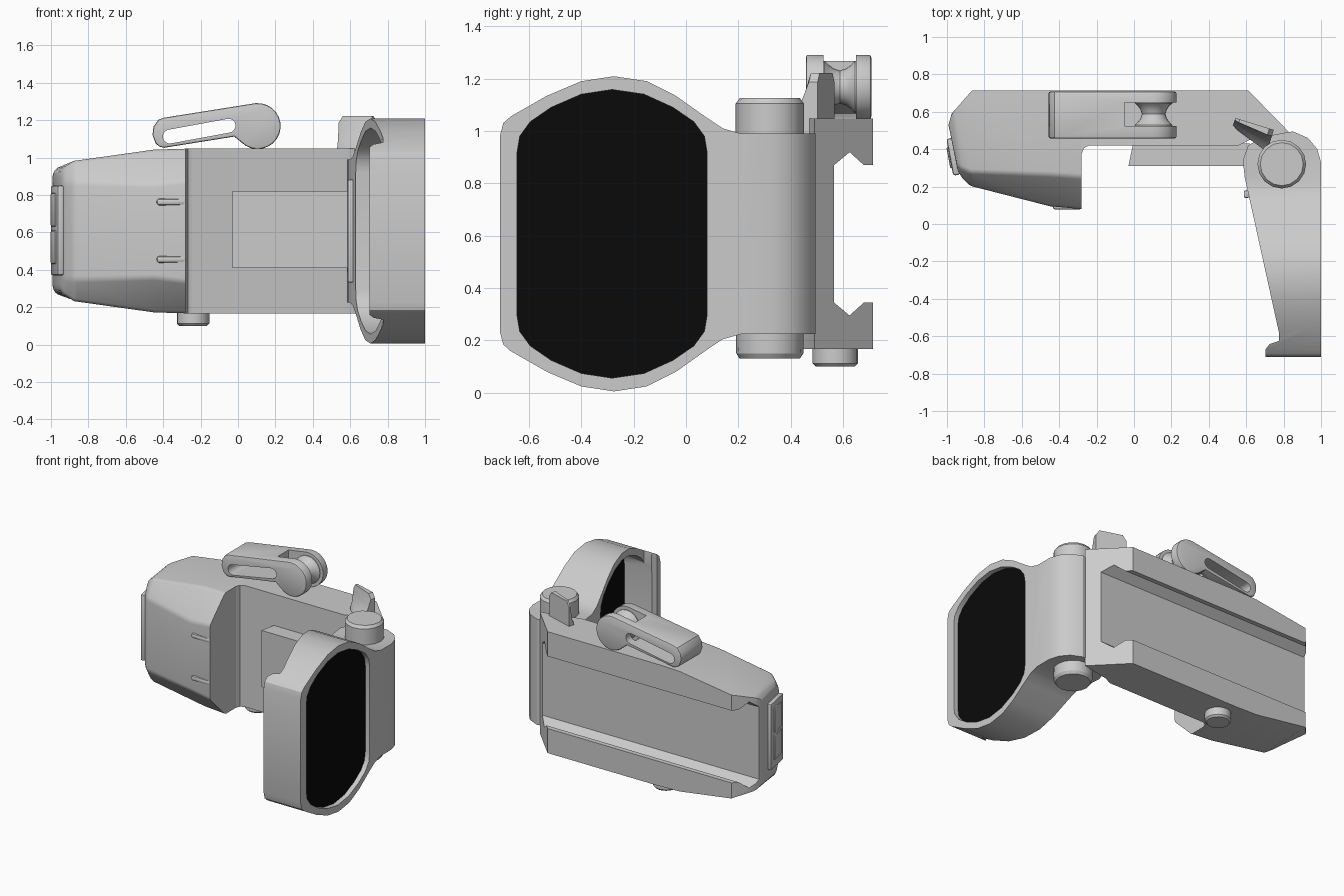
import bpy, bmesh, math
from mathutils import Vector, Matrix

if "Cube" in bpy.data.objects:
    bpy.data.objects.remove(bpy.data.objects["Cube"])

MID = 0.607  # mirror height of the mount


def loft(name, rings, smooth=30, mat=None, bevel=None):
    """Skin a list of equal-length point rings and cap both ends."""
    bm = bmesh.new()
    vr = [[bm.verts.new(p) for p in r] for r in rings]
    n = len(vr[0])
    for a, b in zip(vr, vr[1:]):
        for i in range(n):
            j = (i + 1) % n
            bm.faces.new((a[i], a[j], b[j], b[i]))
    bm.faces.new(vr[0])
    bm.faces.new(vr[-1])
    bmesh.ops.recalc_face_normals(bm, faces=bm.faces)
    if bevel:
        width, seg, test = bevel
        edges = [e for e in bm.edges if test(e)]
        bmesh.ops.bevel(bm, geom=edges, offset=width, segments=seg, profile=0.5,
                        affect='EDGES', clamp_overlap=True)
    me = bpy.data.meshes.new(name)
    bm.to_mesh(me)
    bm.free()
    ob = bpy.data.objects.new(name, me)
    bpy.context.collection.objects.link(ob)
    if mat:
        me.materials.append(mat)
    shade(ob, smooth)
    return ob


def shade(ob, angle=30):
    bpy.ops.object.select_all(action='DESELECT')
    ob.select_set(True)
    bpy.context.view_layer.objects.active = ob
    bpy.ops.object.shade_smooth_by_angle(angle=math.radians(angle))


def prism(name, pts, axis, lo, hi, **kw):
    """Extrude a 2D outline along x (y,z), y (x,z) or z (x,y)."""
    put = {'x': lambda a, b, d: (d, a, b), 'y': lambda a, b, d: (a, d, b),
           'z': lambda a, b, d: (a, b, d)}[axis]
    return loft(name, [[put(a, b, d) for a, b in pts] for d in (lo, hi)], **kw)


def lathe(name, centre, profile, axis='z', n=20):
    """Revolve (radius, position) pairs round an axis through a 2D centre."""
    rings = []
    for r, d in profile:
        ring = []
        for i in range(n):
            t = 2 * math.pi * i / n
            a, b = centre[0] + r * math.cos(t), centre[1] + r * math.sin(t)
            ring.append((a, b, d) if axis == 'z' else (a, d, b))
        rings.append(ring)
    return loft(name, rings)


def boolean(ob, cutter, op='DIFFERENCE', keep=False):
    m = ob.modifiers.new('cut', 'BOOLEAN')
    m.object, m.operation, m.solver = cutter, op, 'EXACT'
    dg = bpy.context.evaluated_depsgraph_get()
    me = bpy.data.meshes.new_from_object(ob.evaluated_get(dg))
    ob.modifiers.clear()
    ob.data = me
    if not keep:
        bpy.data.objects.remove(cutter)
    shade(ob)


def arc(cx, cy, r, a0, a1, n):
    return [(cx + r * math.cos(math.radians(a0 + (a1 - a0) * i / n)),
             cy + r * math.sin(math.radians(a0 + (a1 - a0) * i / n))) for i in range(n + 1)]


def mirror_z(pts):
    return pts + [(a, 2 * MID - b) for a, b in reversed(pts)]


def box(name, size, loc, yaw=0, bev=0.012):
    x, y, z = (s / 2 for s in size)
    pts = [(-x, -y), (x, -y), (x, y), (-x, y)]
    ob = prism(name, pts, 'z', -z, z, bevel=(bev, 2, lambda e: True))
    ob.matrix_world = Matrix.Translation(loc) @ Matrix.Rotation(math.radians(yaw), 4, 'Z')
    return ob


# Tapered housing at the left: sections run from a front point to a back point
sections = [((-.28, .08), (-.28, .715), .27, .44, .27),
            ((-.45, .095), (-.45, .715), .25, .435, .27),
            ((-.88, .205), (-.865, .715), .26, .375, .14),
            ((-.93, .26), (-.975, .59), .25, .335, .12),
            ((-.945, .30), (-.992, .53), .23, .30, .12)]
rings = []
for f, b, hf, h, tm in sections:
    half = [(0, hf), (tm, h), (1, h)]
    full = half + [(t, -z) for t, z in reversed(half)]
    rings.append([(f[0] + (b[0] - f[0]) * t, f[1] + (b[1] - f[1]) * t, MID + z) for t, z in full])


def soft_edge(e):
    a, b = (v.co for v in e.verts)
    return (max(a.x, b.x) < -.27 and min(a.x, b.x) < -.3 and min(a.y, b.y) < .5
            and len(e.link_faces) == 2 and e.calc_face_angle(0) > math.radians(20))


housing = loft('tapered_housing', rings, bevel=(.035, 3, soft_edge))

# Long rail body with rounded inner corner and chamfered hinge end
rail_body = prism('rail_body', [(-.28, .715), (-.28, .375), (-.268, .405), (-.24, .42), (.56, .42),
                                (.62, .45), (.83, .49), (.61, .715)], 'z', MID - .44, MID + .44)

# Dovetail groove along the back of both
groove = prism('groove_cutter', mirror_z([(.9, .345), (.68, .345), (.625, .295), (.565, .345)]),
               'x', -1.2, 1.2)
boolean(housing, groove, keep=True)
boolean(rail_body, groove)

# Raised pad on the front of the body
prism('front_pad', [(-.03, .31), (.62, .31), (.62, .43), (-.005, .43)], 'z', .41, .82)

# Swing arm: side outline intersected with its top profile
half_arm = [(.495, .99), (.21, .99), (.14, 1.01), (.08, 1.05), (-.04, 1.135), (-.15, 1.19),
            (-.275, 1.209), (-.40, 1.19), (-.53, 1.135), (-.67, 1.055), (-.698, 1.03), (-.71, .985)]
arm = prism('swing_arm', mirror_z(half_arm), 'x', .4, 1.2)
arm_top = [(1, -.8), (1, .33), (.98, .40), (.93, .46), (.85, .495), (.70, .47), (.61, .42),
           (.582, .34), (.592, .25), (.775, -.58), (.775, -.625), (.725, -.642), (.703, -.67),
           (.703, -.8)]
boolean(arm, prism('arm_cutter', arm_top, 'z', -.2, 1.5), 'INTERSECT')
half_hole = [(.08, .92), (.07, .98), (.03, 1.035), (-.05, 1.09), (-.16, 1.14), (-.282, 1.158),
             (-.40, 1.14), (-.515, 1.09), (-.595, 1.035), (-.635, .98), (-.645, .92)]
hole = mirror_z(half_hole)
boolean(arm, prism('hole_cutter', hole, 'x', .3, 1.3))

# Black window in the arm
black = bpy.data.materials.new('black_glass')
black.diffuse_color = (.003, .003, .003, 1)
black.use_nodes = True
black.node_tree.nodes["Principled BSDF"].inputs["Base Color"].default_value = black.diffuse_color
prism('black_window', hole, 'x', .945, .965, mat=black)

# Hinge pin with bevelled heads
lathe('hinge_pin', (.79, .32), [(.115, .13), (.128, .15), (.13, .23), (.13, .985),
                                (.13, 1.105), (.115, 1.125)], n=16)
# Stop strip on the arm's inner side
box('arm_stop_strip', (.03, .04, .55), (.602, .16, MID), bev=.008)
# Adjustment knob below the body
lathe('bottom_knob', (-.24, .57), [(.075, .10), (.087, .112), (.087, .2)])

# Two grip ribs on the housing front
for i, z in enumerate((.455, .762)):
    box(f'grip_rib_{i + 1}', (.155, .06, .036), (-.357, .107, z), bev=.014)

# Button panel on the tilted left end
yaw = -math.degrees(math.atan2(-.047, .23)) - 1
box('button_panel', (.04, .20, .48), (-.965, .36, .61), yaw=yaw)
for i, z in enumerate((.52, .72)):
    box(f'end_button_{i + 1}', (.03, .12, .18), (-.978, .357, z), yaw=yaw, bev=.01)

# Locking lever: bar with round eye, through slot and forked end
outline = ([(-.395, 1.052), (-.02, 1.112)] + arc(.105, 1.168, .123, 225, 455, 16)
           + [(-.395, 1.213), (-.425, 1.203), (-.452, 1.165), (-.457, 1.12), (-.44, 1.075),
              (-.42, 1.058)])
lever = prism('locking_lever', outline, 'y', .458, .708,
              bevel=(.01, 2, lambda e: abs(e.verts[0].co.y - e.verts[1].co.y) < .01))
slot = arc(-.365, 1.112, .037, 100, 280, 8) + arc(-.05, 1.17, .037, -80, 100, 8)
boolean(lever, prism('slot_cutter', slot, 'y', .3, .9))
boolean(lever, prism('fork_cutter', [(-.05, .9), (.4, .9), (.4, 1.5), (-.05, 1.5)], 'y', .525, .65))
# Waisted roller in the fork
lathe('lever_roller', (.105, 1.168), [(.10, .51), (.10, .53), (.085, .545), (.07, .565), (.063, .588),
                                      (.07, .61), (.085, .632), (.10, .645), (.10, .665)], axis='y')

# Release tab beside the hinge: concave wedge swept along a slanted line
section = [(0, .97), (0, 1.222), (.035, 1.222), (.05, 1.15), (.075, 1.09), (.115, 1.052), (.115, .97)]
start, along = Vector((.542, .567)), Vector((.955, -.297))
side = Vector((-.297, -.955))
rings = []
for s, drop, thin in ((0, .035, .35), (.025, 0, .5), (.19, 0, 1), (.215, .035, 1)):
    ring = []
    for d, z in section:
        p = start + along * s + side * d * thin
        ring.append((p.x, p.y, min(z, 1.222 - drop)))
    rings.append(ring)
loft('release_tab', rings)
